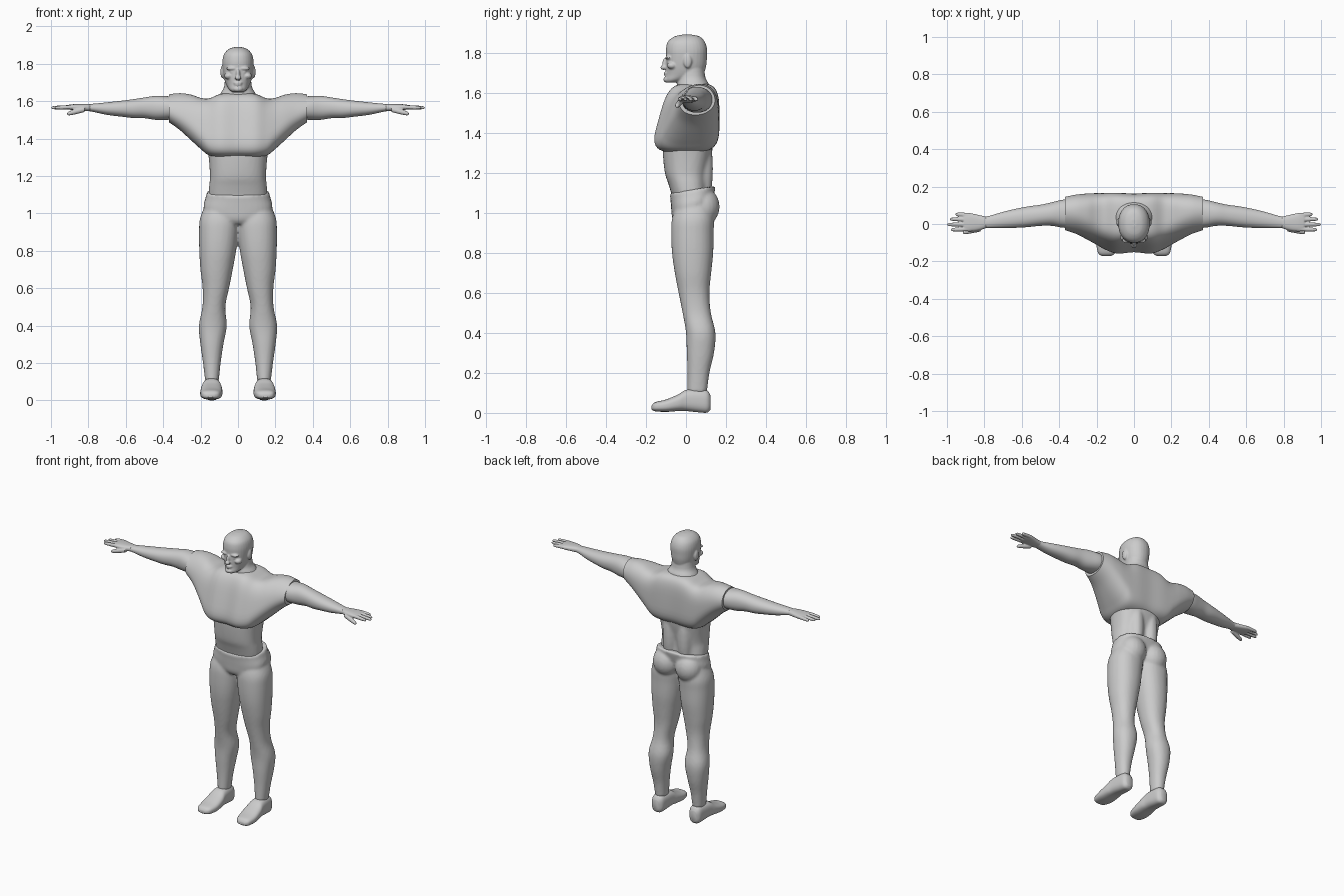
import bpy
import bmesh
from math import cos, sin, pi, radians, copysign
from mathutils import Matrix, Vector

cube = bpy.data.objects.get("Cube")
if cube:
    bpy.data.objects.remove(cube, do_unlink=True)

grey = bpy.data.materials.new("plain grey")
grey.use_nodes = True
grey.diffuse_color = (.6, .6, .6, 1)
grey.node_tree.nodes["Principled BSDF"].inputs["Base Color"].default_value = grey.diffuse_color


def refine(rows, steps=4):
    """Smoothly interpolate cross-section rows."""
    padded = [rows[0]] + list(rows) + [rows[-1]]
    result = []
    for a, b, c, d in zip(padded, padded[1:], padded[2:], padded[3:]):
        for i in range(steps):
            t = i / steps
            result.append([q + t / 2 * (r - p + t * (2 * p - 5 * q + 4 * r - s
                           + t * (3 * (q - r) + s - p)))
                           for p, q, r, s in zip(a, b, c, d)])
    return result + [list(rows[-1])]


def loft(bm, axis, rows, power=2.2, side=1, lean=0, slant=0, sides=32):
    """Skin rounded sections; a row is position, low u, high u, low v, high v, power."""
    rings = []
    for row in refine(rows):
        t, u0, u1, v0, v1 = row[:5]
        e = 2 / (row[5] if len(row) > 5 else power)
        ring = []
        for i in range(sides):
            angle = 2 * pi * (i + .5) / sides
            c, s = cos(angle), sin(angle)
            dv = (v1 - v0) / 2 * copysign(abs(s) ** e, s)
            u = (u0 + u1) / 2 + (u1 - u0) / 2 * copysign(abs(c) ** e, c)
            u += lean * dv * (1 - c) / 2
            v = (v0 + v1) / 2 + dv
            w = t + slant * v
            x, y, z = {"x": (w, u, v), "y": (u, w, v), "z": (u, v, w)}[axis]
            ring.append(bm.verts.new((x * side, y, z)))
        rings.append(ring)
    for low, high in zip(rings, rings[1:]):
        for i in range(sides):
            j = (i + 1) % sides
            bm.faces.new((low[i], low[j], high[j], high[i]))
    bm.faces.new(rings[0])
    bm.faces.new(rings[-1])


def blob(bm, place, size, paired=False):
    """Ellipsoid, optionally repeated on the other side."""
    for side in ((1, -1) if paired else (1,)):
        spot = Vector((place[0] * side, place[1], place[2]))
        bmesh.ops.create_uvsphere(
            bm, u_segments=20, v_segments=14, radius=1,
            matrix=Matrix.Translation(spot) @ Matrix.Diagonal((*size, 1)))


def digit(bm, start, end, radius):
    """Tapered finger running along x."""
    rows = []
    for t, scale in ((0, 1), (.5, .95), (.85, .8), (.97, .5), (1, .15)):
        x, y, z = Vector(start).lerp(Vector(end), t)
        r = radius * scale
        rows.append((x, y - r, y + r, z - r, z + r))
    loft(bm, "x", rows, sides=12)


def finish(name, bm, voxel=None, smoothing=3, mirror=False):
    """Turn the geometry into a shaded object, fused into one skin if asked."""
    bmesh.ops.recalc_face_normals(bm, faces=bm.faces[:])
    mesh = bpy.data.meshes.new(name)
    bm.to_mesh(mesh)
    bm.free()
    mesh.materials.append(grey)
    obj = bpy.data.objects.new(name, mesh)
    bpy.context.collection.objects.link(obj)
    bpy.ops.object.select_all(action="DESELECT")
    obj.select_set(True)
    bpy.context.view_layer.objects.active = obj
    bpy.ops.object.shade_smooth_by_angle(angle=radians(45))
    if voxel:
        remesh = obj.modifiers.new("fuse", "REMESH")
        remesh.mode = "VOXEL"
        remesh.voxel_size = voxel
        remesh.use_smooth_shade = True
        relax = obj.modifiers.new("relax", "SMOOTH")
        relax.iterations = smoothing
    if mirror:
        obj.modifiers.new("mirror", "MIRROR")


# Head with neck and face features
bm = bmesh.new()
loft(bm, "z", [(z, -w, w, y0, y1) for z, w, y0, y1 in (
    (1.58, .13, -.05, .13), (1.64, .095, -.045, .115),
    (1.68, .074, -.04, .096), (1.76, .068, -.04, .09))])
loft(bm, "z", [(z, -w, w, y0, y1) for z, w, y0, y1 in (
    (1.65, .03, -.1, -.03), (1.663, .047, -.104, 0), (1.69, .064, -.1, .08),
    (1.73, .076, -.1, .1), (1.78, .083, -.1, .105), (1.82, .083, -.1, .105),
    (1.855, .073, -.09, .093), (1.88, .047, -.058, .068), (1.89, .015, -.015, .025))])
blob(bm, (0, -.103, 1.745), (.011, .016, .028))     # nose bridge
blob(bm, (0, -.113, 1.725), (.017, .015, .012))     # nose tip
blob(bm, (.033, -.088, 1.775), (.032, .016, .009), True)   # brows
blob(bm, (.032, -.083, 1.756), (.014, .013, .009), True)   # eyes
blob(bm, (.05, -.07, 1.735), (.024, .025, .018), True)     # cheekbones
blob(bm, (0, -.098, 1.698), (.024, .013, .006))     # upper lip
blob(bm, (0, -.097, 1.687), (.021, .013, .006))     # lower lip
blob(bm, (0, -.095, 1.665), (.026, .018, .016))     # chin
blob(bm, (.083, .008, 1.757), (.011, .021, .035), True)    # ears
finish("head", bm, .005, 2)

# Short-sleeved shirt, one skin from sleeve to sleeve
bm = bmesh.new()
half = [(.09, -.136, .167, 1.3, 1.64, 4), (.155, -.118, .166, 1.31, 1.615, 3.6),
        (.2, -.098, .165, 1.345, 1.618, 3), (.25, -.075, .163, 1.39, 1.635, 2.5),
        (.31, -.048, .157, 1.445, 1.643, 2.2), (.37, -.03, .145, 1.488, 1.637, 2)]
loft(bm, "x", [(-r[0], *r[1:]) for r in reversed(half)]
     + [(0, -.128, .163, 1.3, 1.645, 4)] + half, lean=.28, sides=48)
finish("shirt", bm)

# Bare midriff with back muscles either side of the spine
bm = bmesh.new()
loft(bm, "z", [(z, -w, w, y0, y1) for z, w, y0, y1 in (
    (1.04, .15, -.06, .11), (1.1, .156, -.075, .108), (1.15, .154, -.09, .106),
    (1.2, .15, -.106, .11), (1.3, .157, -.116, .13), (1.38, .17, -.115, .14))], 2.5)
blob(bm, (.055, .085, 1.22), (.048, .05, .2), True)
finish("midriff", bm, .01)

# Trousers: hips, seat and both legs
bm = bmesh.new()
loft(bm, "z", [(z, -w, w, y0, y1) for z, w, y0, y1 in (
    (.95, .09, -.05, .07), (.98, .16, -.068, .11), (1.03, .184, -.074, .13),
    (1.08, .173, -.078, .143), (1.11, .166, -.082, .148))], 2.5, slant=.16)
leg = [(.1, .103, .175, .008, .104), (.2, .093, .187, .008, .117),
       (.3, .078, .201, .004, .14), (.4, .06, .209, 0, .147),
       (.5, .068, .19, -.017, .124), (.6, .048, .189, -.037, .117),
       (.7, .028, .201, -.056, .126), (.8, .01, .207, -.07, .136),
       (.9, -.002, .208, -.074, .138), (.97, -.008, .204, -.07, .14),
       (1.04, 0, .178, -.05, .13)]
for side in (1, -1):
    loft(bm, "z", leg, side=side)
blob(bm, (.083, .085, 1.03), (.088, .083, .095), True)
finish("trousers", bm, .009)

# Arms
bm = bmesh.new()
loft(bm, "x", [
    (.32, -.02, .13, 1.505, 1.625), (.38, -.02, .13, 1.5, 1.627),
    (.44, -.01, .116, 1.5, 1.629), (.5, -.01, .103, 1.509, 1.62),
    (.56, -.016, .095, 1.51, 1.611), (.62, -.02, .084, 1.517, 1.603),
    (.7, -.022, .065, 1.527, 1.594), (.78, -.022, .042, 1.544, 1.586),
    (.82, -.022, .04, 1.55, 1.583)])
finish("arms", bm, mirror=True)

# Hands with four fingers and a thumb
bm = bmesh.new()
loft(bm, "x", [
    (.79, -.022, .039, 1.547, 1.585), (.83, -.034, .048, 1.548, 1.585),
    (.88, -.04, .059, 1.552, 1.584), (.91, -.036, .056, 1.557, 1.58)], 2.5)
for tip, y, root in ((.955, .052, .048), (.985, .026, .024),
                     (1, -.003, -.002), (.98, -.031, -.027)):
    digit(bm, (.88, root, 1.569), (tip, y, 1.565), .0115)
digit(bm, (.82, -.026, 1.556), (.915, -.046, 1.532), .0145)
finish("hands", bm, .004, 2, mirror=True)

# Shoes
bm = bmesh.new()
loft(bm, "y", [
    (-.172, .125, .17, .02, .038), (-.155, .1, .192, .011, .056),
    (-.1, .085, .202, .008, .07), (-.04, .084, .199, .012, .095),
    (0, .09, .192, .012, .118), (.06, .094, .186, .006, .122),
    (.105, .1, .18, .004, .115), (.123, .12, .163, .02, .09)], 2.7)
bmesh.ops.translate(bm, verts=bm.verts[:], vec=(0, 0, -.003))
finish("shoes", bm, mirror=True)
